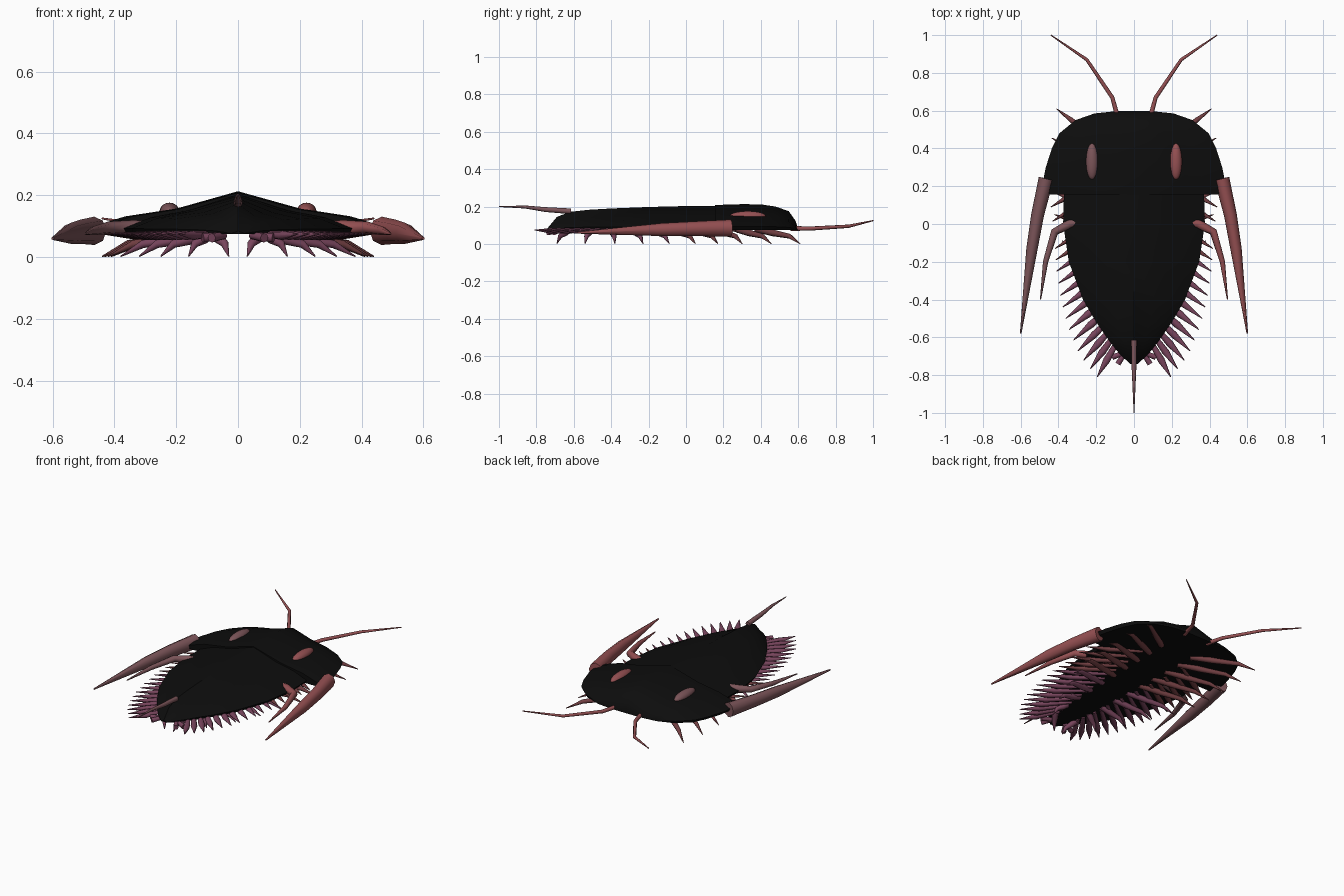
import bpy, bmesh, math
from mathutils import Vector

cube = bpy.data.objects.get("Cube")
if cube:
    bpy.data.objects.remove(cube, do_unlink=True)


def material(name, rgb):
    m = bpy.data.materials.new(name)
    m.use_nodes = True
    m.diffuse_color = (*rgb, 1)
    m.node_tree.nodes["Principled BSDF"].inputs["Base Color"].default_value = (*rgb, 1)
    return m


BLACK = material("shell black", (0.004, 0.004, 0.004))
ROSE = material("rose red", (0.30, 0.08, 0.085))
MAUVE = material("grey mauve", (0.20, 0.09, 0.10))
PURPLE = material("dusky purple", (0.19, 0.06, 0.11))
BROWN = material("red brown", (0.17, 0.05, 0.055))


def finish(name, bm, mat, angle=40):
    bmesh.ops.recalc_face_normals(bm, faces=bm.faces[:])
    mesh = bpy.data.meshes.new(name)
    bm.to_mesh(mesh)
    bm.free()
    mesh.materials.append(mat)
    ob = bpy.data.objects.new(name, mesh)
    bpy.context.collection.objects.link(ob)
    bpy.ops.object.select_all(action='DESELECT')
    ob.select_set(True)
    bpy.context.view_layer.objects.active = ob
    bpy.ops.object.shade_smooth_by_angle(angle=math.radians(angle))
    return ob


def skin(bm, rings):
    """Bridge equal closed rings of points and cap both ends."""
    rows = [[bm.verts.new(p) for p in ring] for ring in rings]
    n = len(rows[0])
    for a, b in zip(rows, rows[1:]):
        for i in range(n):
            j = (i + 1) % n
            bm.faces.new((a[i], a[j], b[j], b[i]))
    bm.faces.new(rows[0])
    bm.faces.new(rows[-1][::-1])


def tube(bm, points, radii, side=1, sides=8, flat=1.0):
    """Tapered limb along a path; flat scales its height."""
    pts = [Vector((x * side, y, z)) for x, y, z in points]
    rings = []
    for i, (p, r) in enumerate(zip(pts, radii)):
        d = (pts[min(i + 1, len(pts) - 1)] - pts[max(i - 1, 0)]).normalized()
        u = d.cross(Vector((0, 0, 1))).normalized()
        v = u.cross(d)
        angles = [2 * math.pi * k / sides for k in range(sides)]
        rings.append([p + r * (math.cos(a) * u + flat * math.sin(a) * v) for a in angles])
    skin(bm, rings)


def limb(name, points, radii, side, mat, flat=1.0):
    bm = bmesh.new()
    tube(bm, points, radii, side, flat=flat)
    return finish(name, bm, mat, 60)


FLOOR = 0.075
SECTION = [(0, 1), (0.42, 0.6), (0.75, 0.42), (1, 0.14), (0.97, 0)]


def shell(name, stations):
    """Ridged shield lofted along y from (y, half width, ridge height)."""
    rings = []
    for y, w, top in stations:
        half = [(fx * w, FLOOR + fz * (top - FLOOR)) for fx, fz in SECTION]
        ring = half + [(-x, z) for x, z in half[:0:-1]]
        rings.append([(x, y, z) for x, z in ring])
    bm = bmesh.new()
    skin(bm, rings)
    return finish(name, bm, BLACK)


# Head shield and tapering segmented body
shell("head_shield", [(0.597, 0.1, 0.09), (0.585, 0.21, 0.125), (0.55, 0.31, 0.175),
                      (0.48, 0.395, 0.2), (0.4, 0.435, 0.212), (0.3, 0.467, 0.213),
                      (0.2, 0.487, 0.21), (0.155, 0.46, 0.208)])
shell("body_shield", [(0.2, 0.37, 0.205), (0.0, 0.375, 0.203), (-0.2, 0.345, 0.198),
                      (-0.4, 0.27, 0.19), (-0.52, 0.2, 0.183), (-0.62, 0.13, 0.172),
                      (-0.69, 0.075, 0.145), (-0.74, 0.02, 0.085)])

# Tail spine
limb("tail_spine", [(0, -0.615, 0.175), (0, -0.75, 0.184), (0, -0.86, 0.198), (0, -1, 0.2)],
     [0.015, 0.013, 0.008, 0.002], 1, MAUVE)


def along(table, t):
    """Sample a short list of tuples evenly at t in 0..1."""
    f = t * (len(table) - 1)
    i = min(int(f), len(table) - 2)
    return [a + (b - a) * (f - i) for a, b in zip(table[i], table[i + 1])]


LEG_TIPS = [(0.41, 0.61), (0.435, 0.455), (0.44, 0.3), (0.43, 0.17), (0.42, 0.05),
            (0.38, -0.09), (0.32, -0.23), (0.25, -0.38), (0.16, -0.54), (0.03, -0.69)]
GILL_TIPS = [(0.44, 0.09), (0.42, -0.1), (0.41, -0.25), (0.385, -0.41),
             (0.345, -0.56), (0.285, -0.7), (0.195, -0.81)]

for side, label, tone in ((1, "left", ROSE), (-1, "right", MAUVE)):
    # Eyes
    bm = bmesh.new()
    bmesh.ops.create_uvsphere(bm, u_segments=16, v_segments=10, radius=1)
    for v in bm.verts:
        v.co = (v.co.x * 0.032 + side * 0.222, v.co.y * 0.098 + 0.33, v.co.z * 0.028 + 0.148)
    finish("eye_" + label, bm, tone, 60)

    # Long cheek spines
    limb("cheek_spine_" + label,
         [(0.465, 0.24, 0.085), (0.51, 0.05, 0.082), (0.54, -0.13, 0.077), (0.6, -0.58, 0.06)],
         [0.04, 0.034, 0.03, 0.004], side, tone, 1.15)

    # Large swept limbs beside the body
    limb("swept_limb_" + label,
         [(0.2, 0.03, 0.09), (0.34, 0.0, 0.095), (0.42, -0.04, 0.095),
          (0.468, -0.2, 0.085), (0.495, -0.4, 0.075)],
         [0.02, 0.025, 0.02, 0.014, 0.003], side, tone)

    # Antennae
    limb("antenna_" + label,
         [(0.085, 0.56, 0.083), (0.115, 0.67, 0.083), (0.25, 0.87, 0.095), (0.44, 1, 0.125)],
         [0.013, 0.011, 0.009, 0.003], side, ROSE)

    # Walking legs, fanned from forward to rearward
    count = len(LEG_TIPS)
    for i, (tx, ty) in enumerate(LEG_TIPS):
        t = i / (count - 1)
        bx, by = 0.11 - 0.03 * t, 0.38 - 1.0 * t
        path = [(bx + (tx - bx) * f, by + (ty - by) * f, z)
                for f, z in ((0, 0.082), (0.35, 0.06), (0.75, 0.042), (1, 0.002))]
        limb(f"leg_{label}_{i + 1}", path, [0.02, 0.018, 0.013, 0.002],
             side, BROWN if t < 0.5 else PURPLE)

    # Gill spikes fringing the body
    count = 16
    for i in range(count):
        t = i / (count - 1)
        tx, ty = along(GILL_TIPS, t)
        bx, by = 0.15 - 0.08 * t, ty + 0.17 + 0.05 * t
        path = [(bx + (tx - bx) * f, by + (ty - by) * f, z)
                for f, z in ((0, 0.075), (0.6, 0.07), (1, 0.075))]
        limb(f"gill_spike_{label}_{i + 1}", path, [0.01, 0.019, 0.002],
             side, BROWN if t < 0.3 else PURPLE, 0.8)

    # Stubby feelers under the tail
    for i, (x, y) in enumerate(((0.115, -0.705), (0.085, -0.74))):
        limb(f"tail_feeler_{label}_{i + 1}", [(0.045, -0.68, 0.07), (x, y, 0.062)],
             [0.012, 0.015], side, PURPLE)
